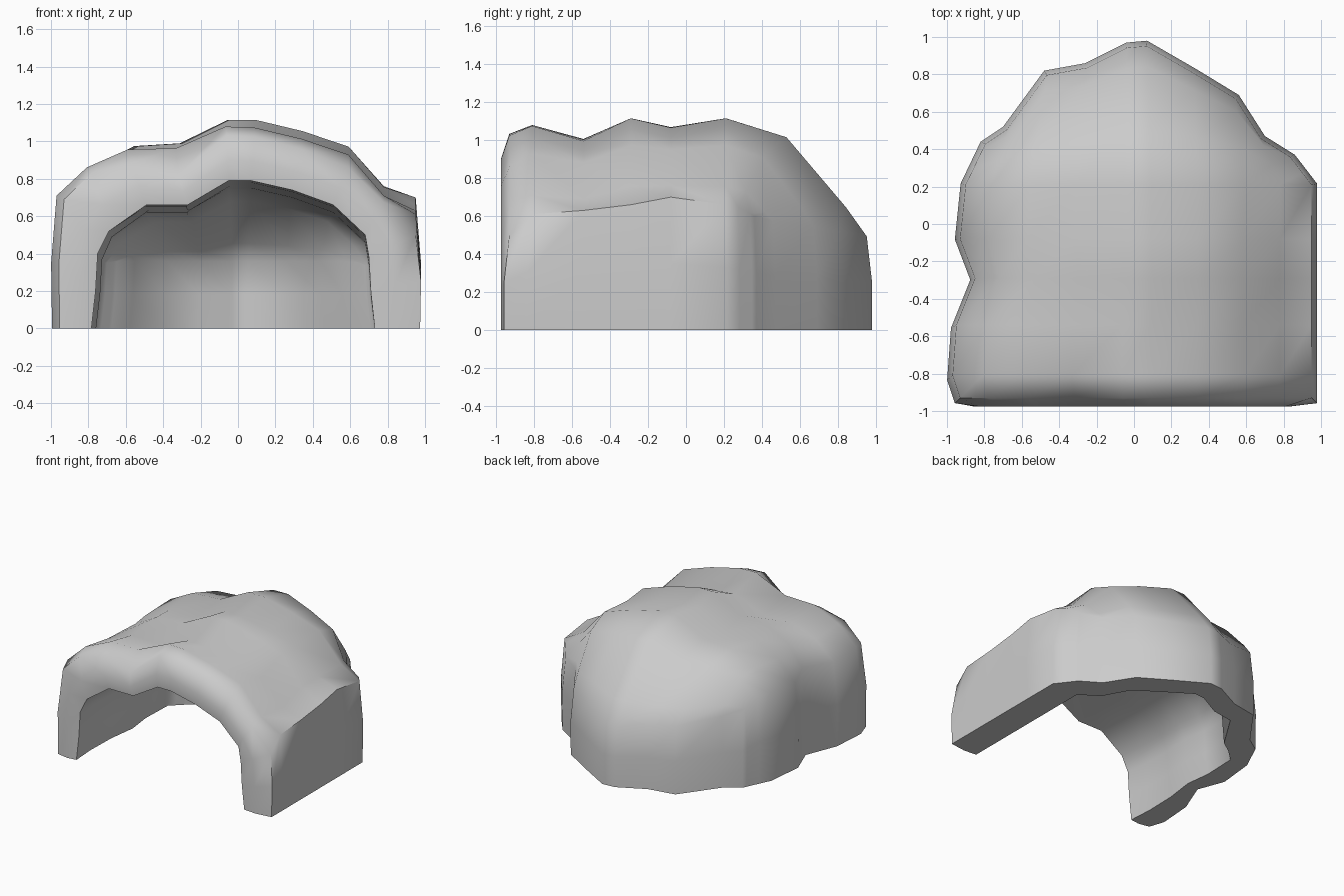
import bpy, bmesh

if "Cube" in bpy.data.objects:
    bpy.data.objects.remove(bpy.data.objects["Cube"])

# arch profiles across the width (x, z): outer roof and inner ceiling
OUTER = [(-.93, .71), (-.78, .87), (-.57, .975), (-.32, .99), (-.06, 1.115),
         (.09, 1.115), (.34, 1.06), (.59, .985), (.78, .78), (.95, .70)]
INNER = [(-.75, .40), (-.69, .52), (-.49, .66), (-.27, .66), (-.05, .79),
         (.07, .79), (.29, .74), (.51, .66), (.68, .50), (.70, .38)]
# plan outline of the rounded back, one point per profile point
BACK = [(-.82, .44), (-.70, .52), (-.48, .82), (-.26, .86), (-.04, .97),
        (.07, .98), (.33, .83), (.56, .69), (.70, .47), (.86, .37)]
# per row front to back: y, left edge x, height change at left, ridge, right
ROWS = [(-.93, -.93, -.02, -.09, -.20), (-.81, -.97, 0, -.04, -.09),
        (-.54, -.95, -.02, -.12, -.07), (-.29, -.85, 0, 0, -.04),
        (-.08, -.93, -.02, -.05, 0), (.21, -.90, 0, 0, -.04)]
FALL = [(.43, .16), (.85, .75), (1, 1)]   # (distance, drop) towards the back

bm = bmesh.new()


def lerp(a, b, t):
    return a + (b - a) * t


def strip(a, b):
    for i in range(len(a) - 1):
        bm.faces.new((a[i], a[i + 1], b[i + 1], b[i]))


def shell(profile, inner):
    """Arched roof, domed back and perimeter wall; returns front and ground paths."""
    pts = []
    for r, (y, left, dl, dc, dr) in enumerate(ROWS):
        row = []
        for i, (x, z) in enumerate(profile):
            x += (left + .93) * (1 - i / 9) ** 3 * (.3 if inner else 1)
            t = i / 4.5
            d = lerp(dl, dc, min(t, 1)) if t < 1 else lerp(dc, dr, (t - 1) ** 2)
            if inner:
                row.append((x, -.965 if r == 0 else y * .95, z - .01 * r))
            else:
                if r == 0:          # dip and bump along the mouth edge
                    d += {2: -.04, 3: -.10, 8: .05}.get(i, 0)
                row.append((x, y, z + d))
        pts.append(row)
    last = pts[-1]
    for t, f in FALL:
        row = []
        for i, (x, y, z) in enumerate(last):
            bx, by = BACK[i]
            edge = abs(i - 4.5) / 4.5
            if inner:
                bx, by, bz = bx * .79, by - .2 + .05 * edge, .36
            else:
                bx, by, bz = bx / 1.03, by / 1.03, .48 + .12 * edge
            row.append((lerp(x, bx, t), lerp(y, by, t), lerp(z, bz, f)))
        pts.append(row)
    grid = [[bm.verts.new(p) for p in row] for row in pts]
    for a, b in zip(grid, grid[1:]):
        strip(a, b)
    # wall below the roof edge
    rim = [r[0] for r in grid] + grid[-1][1:-1] + [r[-1] for r in reversed(grid)]
    sx, sy, gx = (1.015, 1, 1.045) if inner else (1.03, 1.03, 1.025)
    mid = [bm.verts.new((v.co.x * sx, v.co.y * sy, min(.35, v.co.z * .5))) for v in rim]
    ground = [bm.verts.new((v.co.x * gx, v.co.y * sy, 0)) for v in rim]
    strip(rim, mid)
    strip(mid, ground)
    front = [ground[0], mid[0]] + grid[0] + [mid[-1], ground[-1]]
    return front, ground


front_out, ground_out = shell(OUTER, False)
front_in, ground_in = shell(INNER, True)

# mouth rim, bulging slightly forward between its two edges
lip = []
for a, b in zip(front_out, front_in):
    p = a.co.lerp(b.co, .55)
    p.y = -.975
    lip.append(bm.verts.new(p))
strip(front_out, lip)
strip(lip, front_in)

# underside, closed up to the lip at both feet
strip(ground_out, ground_in)
for k in (0, -1):
    bm.faces.new((front_out[k], lip[k], front_in[k]))

bmesh.ops.recalc_face_normals(bm, faces=bm.faces[:])
mesh = bpy.data.meshes.new("rock_shelter")
bm.to_mesh(mesh)
bm.free()
obj = bpy.data.objects.new("rock_shelter", mesh)
bpy.context.collection.objects.link(obj)
bpy.context.view_layer.objects.active = obj
obj.select_set(True)
bpy.ops.object.shade_smooth_by_angle(angle=0.95)
